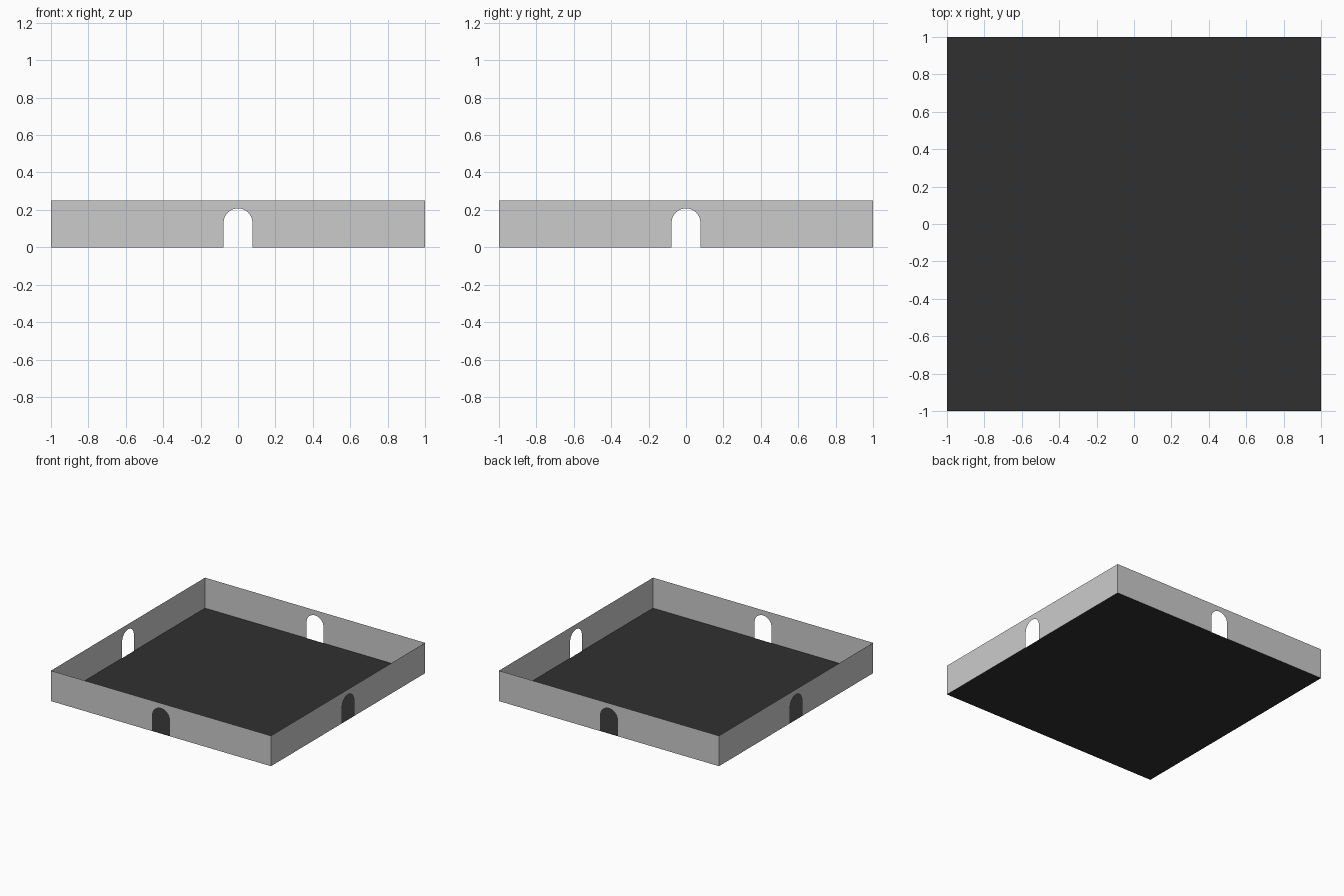
import bpy, bmesh
from math import pi, cos, sin
from mathutils import Matrix

if "Cube" in bpy.data.objects:
    bpy.data.objects.remove(bpy.data.objects["Cube"])

HALF, HEIGHT = 1.0, 0.25        # half side length, wall height
RADIUS, SPRING = 0.077, 0.131   # doorway arch radius and springing height
STEPS = 16


def finish(bm, name):
    mesh = bpy.data.meshes.new(name)
    bm.to_mesh(mesh)
    bm.free()
    obj = bpy.data.objects.new(name, mesh)
    bpy.context.collection.objects.link(obj)
    return obj


def wall(name, angle):
    """Single-sheet wall on the -y side with an arched doorway, turned about z."""
    bm = bmesh.new()
    # lower and upper outlines, left to right
    arch = [(-RADIUS * cos(pi * i / STEPS), SPRING + RADIUS * sin(pi * i / STEPS))
            for i in range(STEPS + 1)]
    lower = [(-HALF, 0), (-RADIUS, 0)] + arch + [(RADIUS, 0), (HALF, 0)]
    low = [bm.verts.new((x, -HALF, z)) for x, z in lower]
    top = [bm.verts.new((x, -HALF, HEIGHT))
           for x in [-HALF] + [p[0] for p in arch] + [HALF]]
    # solid panels beside the doorway
    bm.faces.new((low[0], low[1], low[2], top[1], top[0]))
    bm.faces.new((low[-3], low[-2], low[-1], top[-1], top[-2]))
    # strip above the arch
    for i in range(STEPS):
        bm.faces.new((low[i + 2], low[i + 3], top[i + 2], top[i + 1]))
    bm.transform(Matrix.Rotation(angle, 4, 'Z'))
    return finish(bm, name)


# Four walls
for k, side in enumerate(("front", "right", "back", "left")):
    wall(side + "_wall", k * pi / 2)

# Dark floor
bm = bmesh.new()
bmesh.ops.create_grid(bm, x_segments=1, y_segments=1, size=HALF)
floor = finish(bm, "floor")
dark = bpy.data.materials.new("dark_floor")
dark.diffuse_color = (0.03, 0.03, 0.03, 1)
dark.use_nodes = True
dark.node_tree.nodes["Principled BSDF"].inputs["Base Color"].default_value = dark.diffuse_color
floor.data.materials.append(dark)
